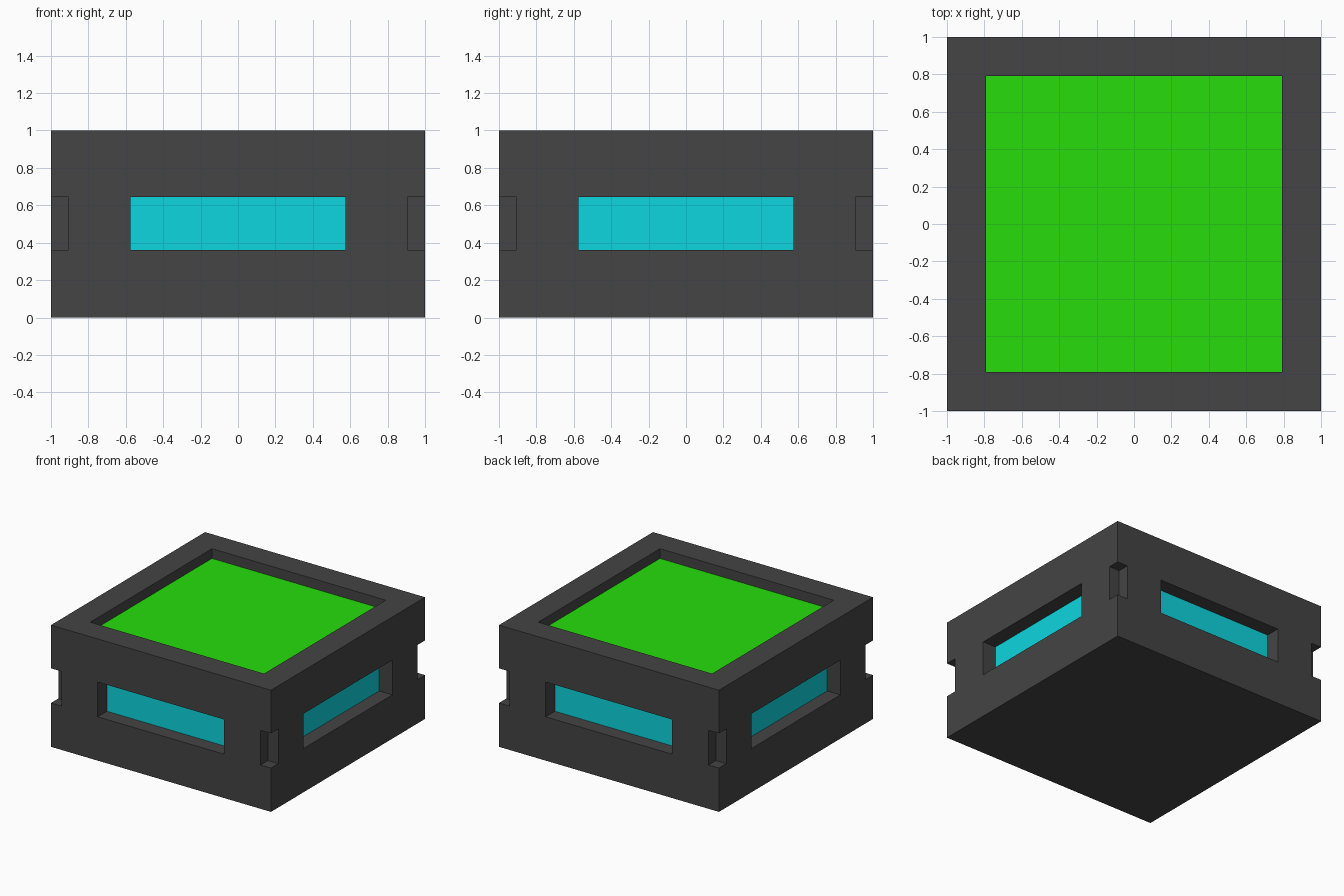
import bpy, bmesh
from math import pi
from mathutils import Matrix, Vector

if "Cube" in bpy.data.objects:
    bpy.data.objects.remove(bpy.data.objects["Cube"])


def material(name, rgb):
    m = bpy.data.materials.new(name)
    m.diffuse_color = (*rgb, 1)
    m.use_nodes = True
    m.node_tree.nodes["Principled BSDF"].inputs["Base Color"].default_value = m.diffuse_color
    return m


dark = material("dark_casing", (0.058, 0.058, 0.058))
green = material("green_panel", (0.02, 0.73, 0.004))
cyan = material("cyan_panel", (0.004, 0.67, 0.73))


def box(name, lo, hi, mat=None):
    lo, hi = Vector(lo), Vector(hi)
    bm = bmesh.new()
    bmesh.ops.create_cube(bm, size=1, matrix=Matrix.Translation((lo + hi) / 2)
                          @ Matrix.Diagonal((*(hi - lo), 1)))
    me = bpy.data.meshes.new(name)
    bm.to_mesh(me)
    bm.free()
    ob = bpy.data.objects.new(name, me)
    bpy.context.collection.objects.link(ob)
    if mat:
        me.materials.append(mat)
    return ob


def panel(name, width, height, matrix, mat):
    bm = bmesh.new()
    bmesh.ops.create_grid(bm, x_segments=1, y_segments=1, size=0.5,
                          matrix=matrix @ Matrix.Diagonal((width, height, 1, 1)))
    me = bpy.data.meshes.new(name)
    bm.to_mesh(me)
    bm.free()
    me.materials.append(mat)
    bpy.context.collection.objects.link(bpy.data.objects.new(name, me))


TOP, TOP_Z = 0.79, 0.92            # top recess half size and floor height
SIDE, SIDE_D = 0.575, 0.88         # window half width and floor distance
Z0, Z1 = 0.36, 0.645               # window and notch height range
NOTCH = 0.905
sides = ("front", "right", "back", "left")

# Casing block
casing = box("casing", (-1, -1, 0), (1, 1, 1), dark)

# Cutters: top recess, one window per side, one notch per corner
cutters = [box("top_cutter", (-TOP, -TOP, TOP_Z), (TOP, TOP, 1.2))]
for i, side in enumerate(sides):
    window = box(side + "_window_cutter", (-SIDE, -1.2, Z0), (SIDE, -SIDE_D, Z1))
    notch = box(side + "_notch_cutter", (NOTCH, -1.2, Z0), (1.2, -NOTCH, Z1))
    for c in (window, notch):
        c.data.transform(Matrix.Rotation(i * pi / 2, 4, "Z"))
        cutters.append(c)

for c in cutters:
    c.hide_render = True
    mod = casing.modifiers.new(c.name, "BOOLEAN")
    mod.operation, mod.solver, mod.object = "DIFFERENCE", "EXACT", c
bpy.context.view_layer.objects.active = casing
for mod in list(casing.modifiers):
    bpy.ops.object.modifier_apply(modifier=mod.name)
for c in cutters:
    bpy.data.objects.remove(c)

# Open the recess floors so the coloured panels can fill them
bm = bmesh.new()
bm.from_mesh(casing.data)
floors = []
for f in bm.faces:
    c = f.calc_center_median()
    f.material_index = 0
    is_top = abs(c.z - TOP_Z) < 0.005 and f.normal.z > 0.9
    is_side = (abs(max(abs(c.x), abs(c.y)) - SIDE_D) < 0.005
               and min(abs(c.x), abs(c.y)) < SIDE - 0.05 and abs(f.normal.z) < 0.1)
    if is_top or is_side:
        floors.append(f)
bmesh.ops.delete(bm, geom=floors, context="FACES")
bm.to_mesh(casing.data)
bm.free()

# Coloured panels
panel("top_panel", 2 * TOP, 2 * TOP, Matrix.Translation((0, 0, TOP_Z)), green)
for i, side in enumerate(sides):
    m = (Matrix.Rotation(i * pi / 2, 4, "Z")
         @ Matrix.Translation((0, -SIDE_D, (Z0 + Z1) / 2))
         @ Matrix.Rotation(pi / 2, 4, "X"))
    panel(side + "_panel", 2 * SIDE, Z1 - Z0, m, cyan)
